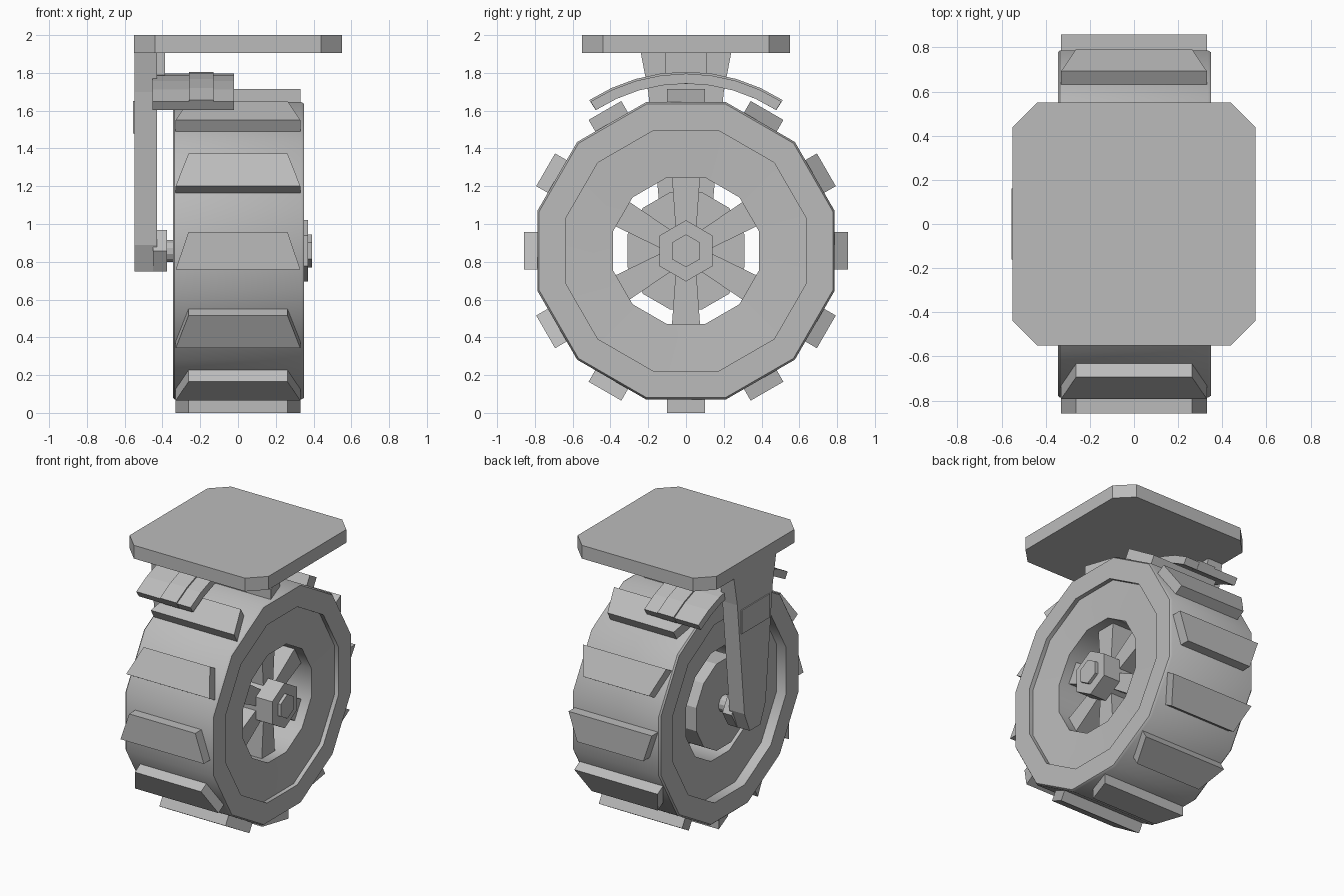
import bpy, bmesh, math
from mathutils import Matrix, Vector

cube = bpy.data.objects.get("Cube")
if cube:
    bpy.data.objects.remove(cube, do_unlink=True)

grey = bpy.data.materials.new("plain grey")
grey.use_nodes = True
COLOUR = (0.5, 0.5, 0.5, 1)
grey.diffuse_color = COLOUR
grey.node_tree.nodes["Principled BSDF"].inputs["Base Color"].default_value = COLOUR

AXLE_Z = 0.858
SIDES = 12


def finish(name, bm, smooth=False):
    bmesh.ops.recalc_face_normals(bm, faces=bm.faces)
    mesh = bpy.data.meshes.new(name)
    bm.to_mesh(mesh)
    bm.free()
    mesh.materials.append(grey)
    obj = bpy.data.objects.new(name, mesh)
    bpy.context.collection.objects.link(obj)
    if smooth:
        bpy.ops.object.select_all(action='DESELECT')
        obj.select_set(True)
        bpy.context.view_layer.objects.active = obj
        bpy.ops.object.shade_smooth_by_angle(angle=math.radians(35))
    return obj


def extrude(name, outline, offset):
    """Prism from a flat 3D outline pushed along an offset."""
    bm = bmesh.new()
    face = bm.faces.new([bm.verts.new(p) for p in outline])
    new = bmesh.ops.extrude_face_region(bm, geom=[face])["geom"]
    bmesh.ops.translate(bm, vec=offset,
                        verts=[v for v in new if isinstance(v, bmesh.types.BMVert)])
    return finish(name, bm)


def side_prism(name, outline, x0, x1):
    """Prism along x from a (y, z) outline."""
    return extrude(name, [(x0, y, z) for y, z in outline], (x1 - x0, 0, 0))


def polygon(radius, sides, turn=0):
    angles = [math.radians(turn) + math.tau * i / sides for i in range(sides)]
    return [(radius * math.cos(a), AXLE_Z + radius * math.sin(a)) for a in angles]


def box_outline(y, z0, z1):
    return [(-y, z0), (y, z0), (y, z1), (-y, z1)]


def spin_about_axle(obj, degrees):
    centre = Vector((0, 0, AXLE_Z))
    obj.data.transform(Matrix.Translation(centre)
                       @ Matrix.Rotation(math.radians(degrees), 4, 'X')
                       @ Matrix.Translation(-centre))


# Tyre and rim: closed (radius, x) profile turned about the axle
profile = [(0.40, 0.31), (0.66, 0.32), (0.66, 0.35), (0.805, 0.35),
           (0.815, 0.335), (0.815, -0.335), (0.805, -0.345),
           (0.66, -0.345), (0.66, -0.27), (0.40, -0.27)]
bm = bmesh.new()
rings = [[bm.verts.new((x, y, z)) for y, z in polygon(r, SIDES, 15)]
         for r, x in profile]
for k, ring in enumerate(rings):
    nxt = rings[(k + 1) % len(rings)]
    for i in range(SIDES):
        j = (i + 1) % SIDES
        bm.faces.new((ring[i], ring[j], nxt[j], nxt[i]))
finish("tyre", bm, smooth=True)

# Tapered tread blocks, one on each flat of the tyre
for i in range(SIDES):
    z = AXLE_Z + 0.775
    outline = [(-0.33, -0.1, z), (0.33, -0.1, z), (0.262, 0.1, z), (-0.262, 0.1, z)]
    block = extrude(f"tread_block_{i + 1}", outline, (0, 0, 0.083))
    spin_about_axle(block, 30 * i)

# Drum, spokes, hub and axle
side_prism("hub_drum", polygon(0.322, SIDES, 15), -0.3, 0.02)
for i in range(6):
    half_in, half_out = 0.05, 0.075
    spoke = side_prism(f"spoke_{i + 1}",
                       [(-half_in, AXLE_Z + 0.05), (half_in, AXLE_Z + 0.05),
                        (half_out, AXLE_Z + 0.4), (-half_out, AXLE_Z + 0.4)],
                       0, 0.24)
    spin_about_axle(spoke, 60 * i)
side_prism("hub_cap", polygon(0.162, 6, 30), 0, 0.37)
side_prism("hub_nut", polygon(0.087, 6, 30), 0.36, 0.392)
side_prism("axle", polygon(0.06, SIDES, 15), -0.4, -0.28)
side_prism("axle_boss", polygon(0.127, 6), -0.45, -0.377)

# Support arm on the right, with its raised panel and top bracket
half = [(0.24, 1.91), (0.2, 1.7), (0.12, 0.89), (0.06, 0.748)]
side_prism("support_arm", half + [(-y, z) for y, z in reversed(half)], -0.547, -0.428)
side_prism("arm_panel", box_outline(0.16, 1.48, 1.65), -0.555, -0.54)
side_prism("top_bracket", box_outline(0.11, 1.74, 1.91), -0.44, -0.387)


# Curved fender with a raised middle band
def arc_strip(name, inner, outer, x0, x1, spread, steps=8):
    angles = [math.radians(spread * (2 * i / steps - 1)) for i in range(steps + 1)]
    def arc(r):
        return [(r * math.sin(a), AXLE_Z + r * math.cos(a)) for a in angles]
    return side_prism(name, arc(outer) + arc(inner)[::-1], x0, x1)


arc_strip("fender", 0.885, 0.938, -0.452, -0.022, 32.6)
arc_strip("fender_band", 0.885, 0.948, -0.26, -0.13, 32.7)

# Mounting plate with cut corners
e, c = 0.55, 0.44
plate = [(-c, -e), (c, -e), (e, -c), (e, c), (c, e), (-c, e), (-e, c), (-e, -c)]
extrude("mounting_plate", [(x, y, 1.905) for x, y in plate], (0, 0, 0.095))
